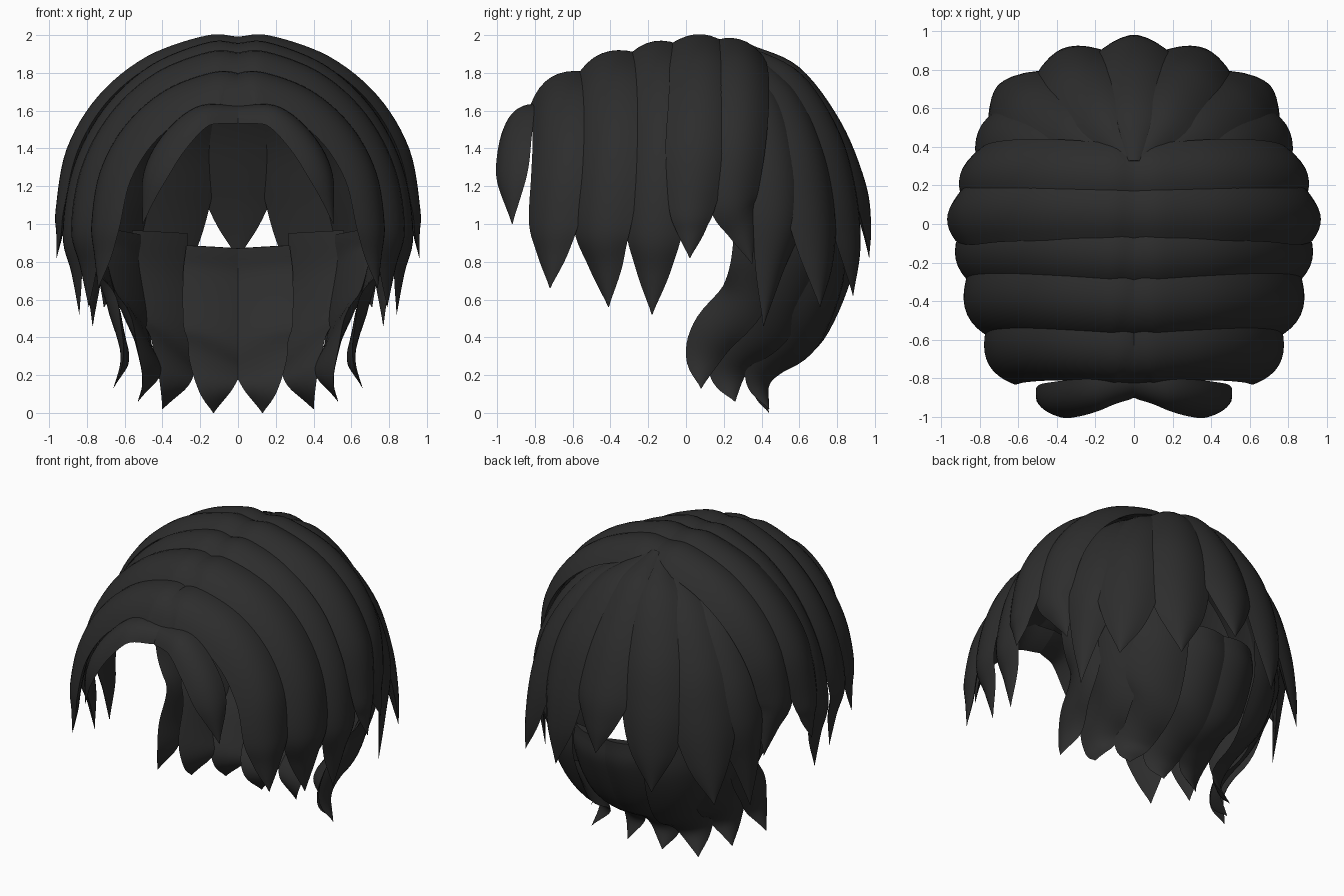
import bpy, bmesh, math
from mathutils import Vector

cube = bpy.data.objects.get("Cube")
if cube:
    bpy.data.objects.remove(cube, do_unlink=True)

# Single charcoal hair colour
hair = bpy.data.materials.new("charcoal_hair")
hair.use_nodes = True
COLOUR = (0.026, 0.026, 0.026, 1)
hair.diffuse_color = COLOUR
bsdf = hair.node_tree.nodes["Principled BSDF"]
bsdf.inputs["Base Color"].default_value = COLOUR
bsdf.inputs["Roughness"].default_value = 0.7

HEAD = (0, 0, 1)
NECK = (0, 0, 0.3)
STEPS = 6


def spline(points):
    """Smooth path through (x, y, z, width) points."""
    p = [Vector(q) for q in points]
    p = [2 * p[0] - p[1]] + p + [2 * p[-1] - p[-2]]
    out = []
    for i in range(1, len(p) - 2):
        a, b, c, d = p[i - 1:i + 3]
        for k in range(STEPS):
            t = k / STEPS
            out.append(0.5 * (2 * b + (c - a) * t + (2 * a - 5 * b + 4 * c - d) * t * t
                              + (3 * b - a - 3 * c + d) * t ** 3))
    return out + [p[-2]]


def lock(name, points, centre=HEAD, bulge=0.2, mirrored=True):
    """Sweep a domed, flat-backed section along the ridge of a lock."""
    path = spline(points)
    pos = [q.to_3d() for q in path]
    section = [(-1 + i / 4, -(-1 + i / 4) ** 2) for i in range(9)]
    section += [(0.6, -1.2), (0, -1.25), (-0.6, -1.2)]
    bm = bmesh.new()
    rings = []
    for i, q in enumerate(path):
        tangent = (pos[min(i + 1, len(pos) - 1)] - pos[max(i - 1, 0)]).normalized()
        if mirrored and pos[i].x == 0:
            tangent = Vector((1, 0, 0))  # meet the mirrored half flush at the parting
        normal = pos[i] - Vector(centre)
        normal = (normal - tangent * normal.dot(tangent)).normalized()
        side = tangent.cross(normal)
        w = max(q[3], 0.004)
        rings.append([bm.verts.new(pos[i] + side * u * w / 2 + normal * v * w * bulge)
                      for u, v in section])
    n = len(section)
    for a, b in zip(rings, rings[1:]):
        for j in range(n):
            bm.faces.new((a[j], a[(j + 1) % n], b[(j + 1) % n], b[j]))
    bm.faces.new(rings[0])
    bm.faces.new(rings[-1])
    bmesh.ops.recalc_face_normals(bm, faces=bm.faces)
    mesh = bpy.data.meshes.new(name)
    bm.to_mesh(mesh)
    bm.free()
    mesh.materials.append(hair)
    ob = bpy.data.objects.new(name, mesh)
    bpy.context.collection.objects.link(ob)
    if mirrored:
        mod = ob.modifiers.new("Mirror", 'MIRROR')
        mod.use_mirror_merge = False
    bpy.ops.object.select_all(action='DESELECT')
    ob.select_set(True)
    bpy.context.view_layer.objects.active = ob
    bpy.ops.object.shade_smooth_by_angle(angle=math.radians(40))


def side_lock(name, y_top, y_side, z_top, reach, z_side, tip, width, end=0.88, centre=HEAD):
    """Lock arching from the centre parting down the side to a point."""
    pts = []
    for deg, scale in ((0, 0.96), (10, 1), (30, 1.04), (50, 1.04), (70, 1), (90, end)):
        a = math.radians(deg)
        dip = 0.02 if deg == 0 else 0
        pts.append((reach * math.sin(a),
                    y_top + (y_side - y_top) * deg / 90 + 0.035 * math.sin(2 * a),
                    z_side + (z_top - z_side) * math.cos(a) - dip, width * scale))
    x, y, z, w = pts[-1]
    pts.append((x * 0.45 + tip[0] * 0.55, (y + tip[1]) / 2, (z + tip[2]) / 2, w * 0.6))
    pts.append((*tip, 0))
    lock(name, pts, centre)


# Fringe framing the face
lock("fringe_lock", [(0, -0.85, 1.61, 0.17), (0.2, -0.90, 1.60, 0.2),
                     (0.37, -0.935, 1.45, 0.23), (0.475, -0.945, 1.25, 0.2),
                     (0.505, -0.92, 1.0, 0)], centre=(0, -0.6, 1.25))

# Side locks, front to back
side_lock("temple_lock", -0.72, -0.73, 1.785, 0.75, 1.0, (0.74, -0.72, 0.66), 0.34,
          centre=(0, -0.3, 1.08))
side_lock("front_side_lock", -0.455, -0.47, 1.91, 0.865, 0.97, (0.79, -0.41, 0.56), 0.37,
          centre=(0, -0.08, 1.0))
side_lock("middle_side_lock", -0.18, -0.18, 1.975, 0.925, 0.95, (0.84, -0.18, 0.52), 0.34)
side_lock("ear_lock", 0.085, 0.03, 2.012, 0.965, 1.08, (0.96, 0.02, 0.82), 0.34, end=0.7)
side_lock("rear_side_lock", 0.28, 0.26, 1.985, 0.90, 1.14, (0.83, 0.35, 0.79), 0.31)

# Long locks fanning out from the crown over the back
lock("crown_centre_lock", [(0, 0.33, 1.955, 0.08), (0, 0.6, 1.83, 0.32), (0, 0.82, 1.54, 0.41),
                           (0, 0.95, 1.22, 0.39), (0, 0.98, 1.0, 0.23), (0, 0.97, 0.82, 0)],
     mirrored=False)
lock("crown_inner_lock", [(0.03, 0.34, 1.94, 0.08), (0.17, 0.6, 1.80, 0.32),
                          (0.30, 0.79, 1.5, 0.41), (0.36, 0.88, 1.18, 0.42),
                          (0.37, 0.91, 0.88, 0.29), (0.36, 0.885, 0.62, 0)])
lock("crown_outer_lock", [(0.1, 0.36, 1.91, 0.1), (0.37, 0.54, 1.72, 0.34),
                          (0.56, 0.66, 1.42, 0.4), (0.65, 0.715, 1.1, 0.4),
                          (0.69, 0.73, 0.8, 0.25), (0.71, 0.71, 0.56, 0)])
lock("crown_side_lock", [(0.2, 0.37, 1.87, 0.1), (0.53, 0.45, 1.65, 0.3),
                         (0.71, 0.51, 1.35, 0.35), (0.785, 0.52, 1.05, 0.33),
                         (0.79, 0.46, 0.76, 0.18), (0.77, 0.41, 0.46, 0)])

# Nape locks curling inward and flicking out at the tips
lock("nape_centre_lock", [(0.13, 0.87, 0.88, 0.31), (0.14, 0.865, 0.7, 0.33),
                          (0.14, 0.72, 0.39, 0.33), (0.135, 0.5, 0.235, 0.3),
                          (0.13, 0.41, 0.13, 0.2), (0.13, 0.44, 0, 0)], NECK, 0.15)
lock("nape_inner_lock", [(0.44, 0.79, 0.96, 0.34), (0.45, 0.78, 0.7, 0.37),
                         (0.42, 0.66, 0.42, 0.36), (0.37, 0.46, 0.25, 0.29),
                         (0.36, 0.40, 0.15, 0.19), (0.40, 0.44, 0.02, 0)], NECK, 0.15)
lock("nape_outer_lock", [(0.64, 0.62, 0.96, 0.36), (0.65, 0.60, 0.8, 0.37),
                         (0.60, 0.46, 0.52, 0.37), (0.52, 0.28, 0.32, 0.31),
                         (0.49, 0.23, 0.19, 0.2), (0.53, 0.26, 0.06, 0)], NECK, 0.15)
lock("nape_side_lock", [(0.79, 0.40, 1.15, 0.3), (0.77, 0.39, 0.85, 0.28),
                        (0.71, 0.32, 0.62, 0.26), (0.65, 0.16, 0.43, 0.25),
                        (0.62, 0.09, 0.28, 0.18), (0.66, 0.08, 0.13, 0)], NECK, 0.15)
